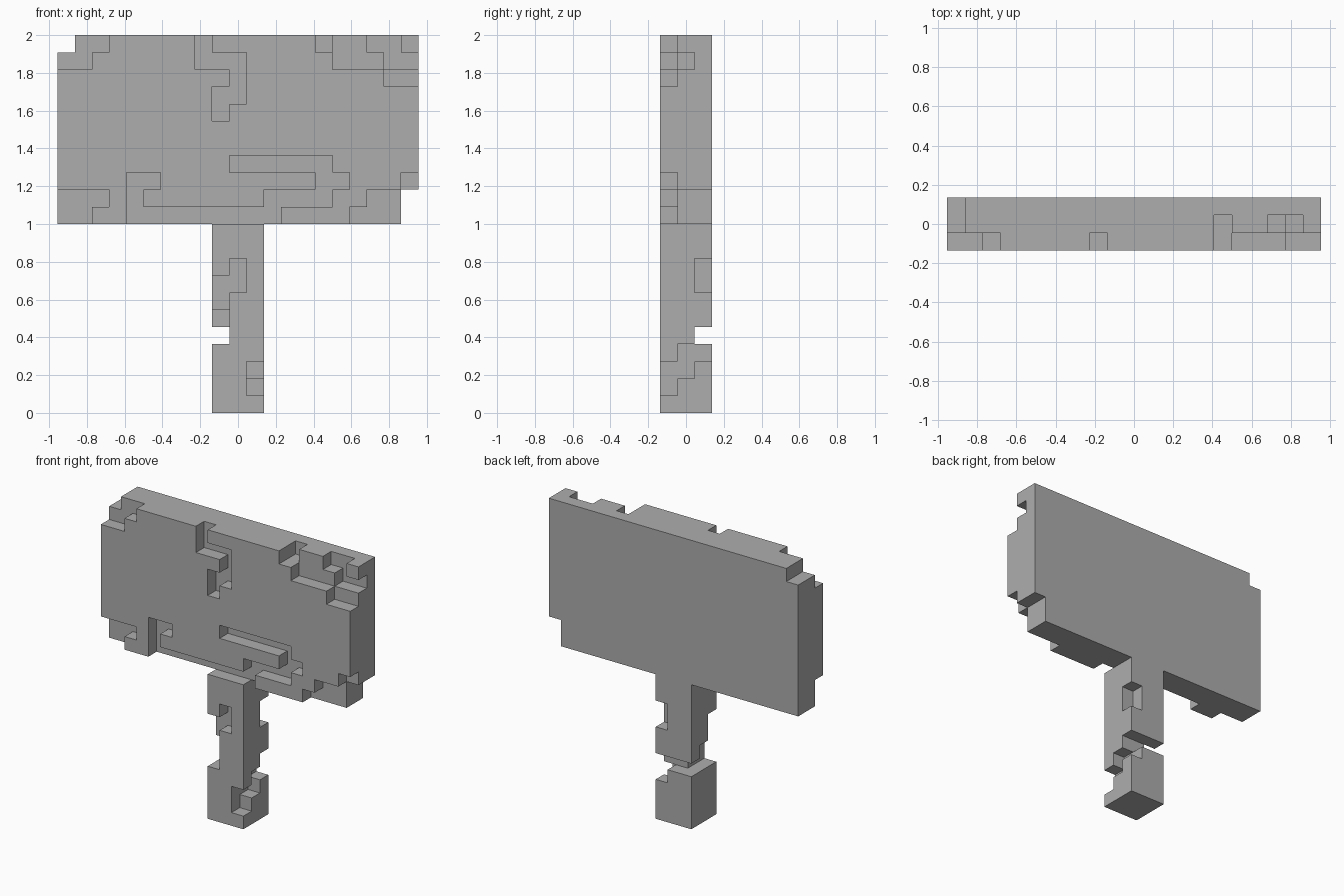
import bpy, bmesh
from mathutils import Vector

cube = bpy.data.objects.get("Cube")
if cube:
    bpy.data.objects.remove(cube, do_unlink=True)

U = 1 / 11                                # size of one block
ORIGIN = Vector((-10.5, -1.5, 0))         # grid corner, in blocks
FRONT, MIDDLE, BACK = range(3)

stone = bpy.data.materials.new("grey_stone")
stone.use_nodes = True
GREY = (0.42, 0.42, 0.42, 1)
stone.diffuse_color = GREY
stone.node_tree.nodes["Principled BSDF"].inputs["Base Color"].default_value = GREY


def box(columns, rows):
    """All blocks of a solid box, three layers deep."""
    return {(x, y, z) for x in columns for y in range(3) for z in rows}


def chip(cells, layers, *runs):
    """Remove runs of blocks (row, first column, last column) from layers."""
    for y in layers:
        for z, first, last in runs:
            cells -= {(x, y, z) for x in range(first, last + 1)}


def build(name, cells):
    """Skin the outside of a set of blocks and merge its flat faces."""
    bm = bmesh.new()
    for cell in cells:
        for axis in range(3):
            for sign in (-1, 1):
                n = Vector((0, 0, 0))
                n[axis] = sign
                if tuple(int(a + b) for a, b in zip(cell, n)) in cells:
                    continue
                u = Vector((0, 0, 0))
                u[(axis + 1) % 3] = 1
                v = n.cross(u)
                mid = Vector(cell) + Vector((0.5, 0.5, 0.5)) + n / 2 + ORIGIN
                corners = (-u - v, u - v, u + v, v - u)
                bm.faces.new([bm.verts.new((mid + c / 2) * U) for c in corners])
    bmesh.ops.remove_doubles(bm, verts=bm.verts[:], dist=U / 100)
    bmesh.ops.dissolve_limit(bm, angle_limit=0.01, verts=bm.verts[:], edges=bm.edges[:])
    mesh = bpy.data.meshes.new(name)
    bm.to_mesh(mesh)
    bm.free()
    mesh.materials.append(stone)
    obj = bpy.data.objects.new(name, mesh)
    bpy.context.collection.objects.link(obj)


# Sign board
board = box(range(21), range(11, 22))
# worn upper corner on the right
chip(board, [FRONT], (20, 0, 1), (21, 0, 2))
chip(board, [MIDDLE, BACK], (21, 0, 0))
# worn upper corner on the left
chip(board, [FRONT], (21, 15, 20), (20, 16, 20), (19, 19, 20))
chip(board, [MIDDLE], (21, 15, 15), (21, 18, 19), (20, 19, 20))
# worn lower corners
chip(board, [FRONT], (12, 0, 2), (11, 0, 1))
chip(board, [FRONT], (13, 20, 20), (12, 18, 20), (11, 17, 20))
chip(board, [MIDDLE, BACK], (12, 20, 20), (11, 20, 20))
# crack from the top edge
chip(board, [FRONT], (21, 8, 8), (20, 8, 10), (19, 10, 10), (18, 9, 10), (17, 9, 9))
# crack along the bottom edge
chip(board, [FRONT], (14, 10, 15), (13, 15, 16), (12, 12, 15), (11, 4, 12),
     (12, 4, 4), (13, 4, 5))
build("sign_board", board)

# Post
post = box(range(9, 12), range(11))
# upper front crack
chip(post, [FRONT], (8, 10, 10), (7, 9, 10), (6, 9, 9), (5, 9, 9))
chip(post, [MIDDLE], (5, 9, 9))
# thin neck
chip(post, [FRONT, MIDDLE], (4, 9, 9))
chip(post, [BACK], (4, 9, 11))
# stepped crack down the left side and notch behind it
chip(post, [FRONT], (1, 11, 11), (2, 11, 11))
chip(post, [MIDDLE], (2, 11, 11), (3, 11, 11))
chip(post, [BACK], (3, 11, 11), (7, 11, 11), (8, 11, 11))
build("post", post)
